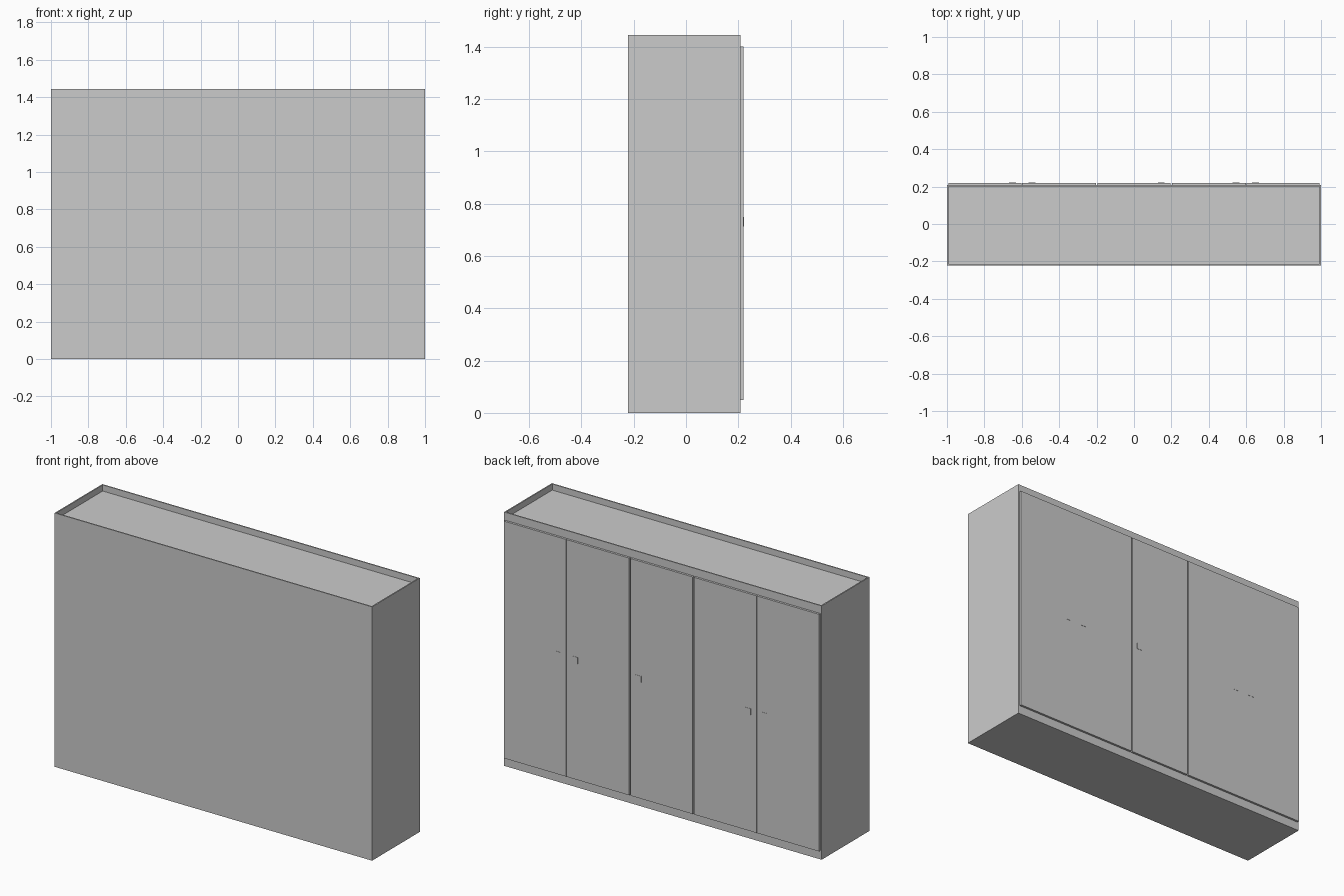
import bpy
import bmesh
from mathutils import Matrix, Vector

cube = bpy.data.objects.get("Cube")
if cube:
    bpy.data.objects.remove(cube, do_unlink=True)

WIDTH, HEIGHT = 2.0, 1.445
FRONT, BACK = -0.222, 0.208          # carcass depth range
DOOR_BACK = 0.2205
DOOR_LOW, DOOR_TOP = 0.05, 1.4
RIM, RECESS = 0.01, 0.035

grey = bpy.data.materials.new("light_grey")
grey.use_nodes = True
colour = (0.6, 0.6, 0.6, 1.0)
grey.diffuse_color = colour
grey.node_tree.nodes["Principled BSDF"].inputs["Base Color"].default_value = colour


def box(name, low, high, edit=None):
    """Axis-aligned box between two corners, with an optional bmesh edit."""
    low, high = Vector(low), Vector(high)
    bm = bmesh.new()
    bmesh.ops.create_cube(bm, size=1.0)
    bm.transform(Matrix.Translation((low + high) / 2) @ Matrix.Diagonal((high - low).to_4d()))
    if edit:
        edit(bm)
    mesh = bpy.data.meshes.new(name)
    bm.to_mesh(mesh)
    bm.free()
    mesh.materials.append(grey)
    obj = bpy.data.objects.new(name, mesh)
    bpy.context.collection.objects.link(obj)
    return obj


def sink_top(bm):
    """Leave a thin rim and drop the top panel below it."""
    bm.normal_update()
    top = max(bm.faces, key=lambda f: f.calc_center_median().z)
    bmesh.ops.inset_region(bm, faces=[top], thickness=RIM)
    panel = bmesh.ops.extrude_discrete_faces(bm, faces=[top])["faces"][0]
    bmesh.ops.translate(bm, verts=panel.verts, vec=(0, 0, -RECESS))


# Carcass with sunken top
box("carcass", (-WIDTH / 2, FRONT, 0), (WIDTH / 2, BACK, HEIGHT), sink_top)

# Five doors: a hairline gap within each pair, wider gaps beside the middle door
outer, wide, fine = 0.992, 0.004, 0.0008
doors = {
    "right_outer_door": (-outer, -0.6 - fine),
    "right_inner_door": (-0.6 + fine, -0.2 - wide),
    "middle_door": (-0.2 + wide, 0.2 - wide),
    "left_inner_door": (0.2 + wide, 0.6 - fine),
    "left_outer_door": (0.6 + fine, outer),
}
for name, (x0, x1) in doors.items():
    box(name, (x0, BACK, DOOR_LOW), (x1, DOOR_BACK, DOOR_TOP))

# Small square pulls near the opening edge of each door
pulls = {
    "right_outer_pull": -0.65,
    "right_inner_pull": -0.545,
    "middle_pull": 0.145,
    "left_inner_pull": 0.545,
    "left_outer_pull": 0.65,
}
half = 0.018
for name, x in pulls.items():
    box(name, (x - half, DOOR_BACK, 0.73 - half), (x + half, DOOR_BACK + 0.0015, 0.73 + half))
